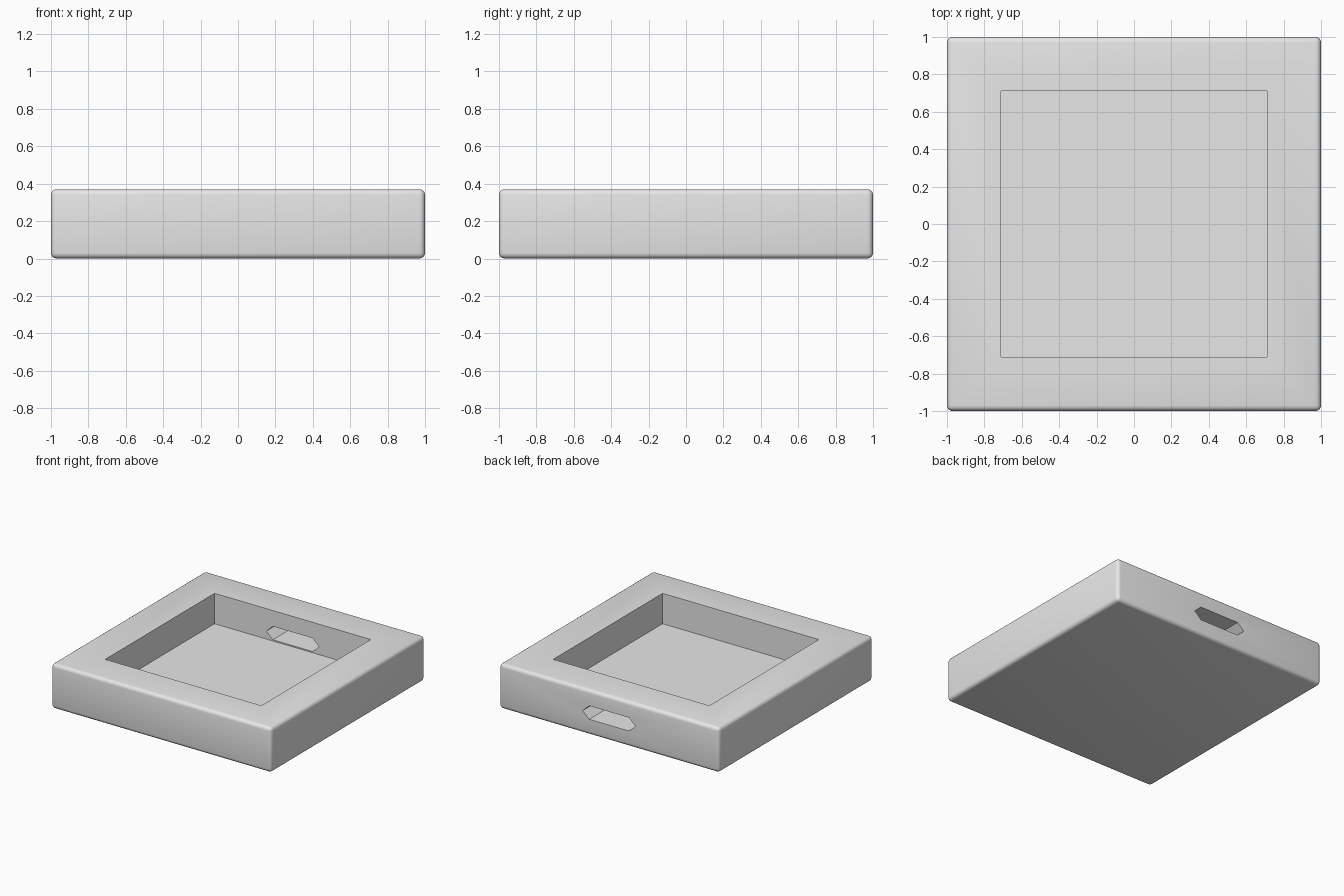
import bpy, bmesh, math
from mathutils import Matrix

cube = bpy.data.objects.get("Cube")
if cube:
    bpy.data.objects.remove(cube, do_unlink=True)

HEIGHT = 0.37
POCKET_HALF = 0.71
FLOOR = 0.12

# Single light grey material
grey = bpy.data.materials.new("light grey")
grey.use_nodes = True
grey.diffuse_color = (0.8, 0.8, 0.8, 1)
grey.node_tree.nodes["Principled BSDF"].inputs["Base Color"].default_value = (0.8, 0.8, 0.8, 1)


def add_object(name, bm):
    bmesh.ops.recalc_face_normals(bm, faces=bm.faces)
    mesh = bpy.data.meshes.new(name)
    bm.to_mesh(mesh)
    bm.free()
    mesh.materials.append(grey)
    obj = bpy.data.objects.new(name, mesh)
    bpy.context.collection.objects.link(obj)
    return obj


def box(size, z_mid):
    bm = bmesh.new()
    matrix = Matrix.Translation((0, 0, z_mid)) @ Matrix.Diagonal((*size, 1))
    bmesh.ops.create_cube(bm, size=1, matrix=matrix)
    return bm


def cut(target, cutter):
    cutter.hide_render = True
    mod = target.modifiers.new("cut", 'BOOLEAN')
    mod.operation = 'DIFFERENCE'
    mod.solver = 'EXACT'
    mod.object = cutter
    bpy.context.view_layer.objects.active = target
    bpy.ops.object.modifier_apply(modifier=mod.name)
    bpy.data.objects.remove(cutter, do_unlink=True)


# Square block with rounded outer edges
bm = box((2, 2, HEIGHT), HEIGHT / 2)
bmesh.ops.bevel(bm, geom=bm.edges[:], offset=0.03, segments=4, profile=0.5, affect='EDGES')
tray = add_object("tray", bm)

# Square pocket, open at the top
pocket = add_object("pocket_cutter", box((2 * POCKET_HALF, 2 * POCKET_HALF, 1), FLOOR + 0.5))
cut(tray, pocket)

# Six-sided cable slot through the back wall
bm = bmesh.new()
half_profile = [(0.24, 0), (0.18, 0.055), (-0.18, 0.055)]
profile = half_profile + [(-x, -z) for x, z in half_profile]
face = bm.faces.new([bm.verts.new((x, 0.5, HEIGHT / 2 + z)) for x, z in profile])
end = bmesh.ops.extrude_face_region(bm, geom=[face])["geom"]
bmesh.ops.translate(bm, vec=(0, 0.7, 0), verts=[v for v in end if isinstance(v, bmesh.types.BMVert)])
cut(tray, add_object("slot_cutter", bm))

# Smooth rounded edges, crisp pocket and slot
bpy.ops.object.select_all(action='DESELECT')
tray.select_set(True)
bpy.context.view_layer.objects.active = tray
bpy.ops.object.shade_smooth_by_angle(angle=math.radians(30))
